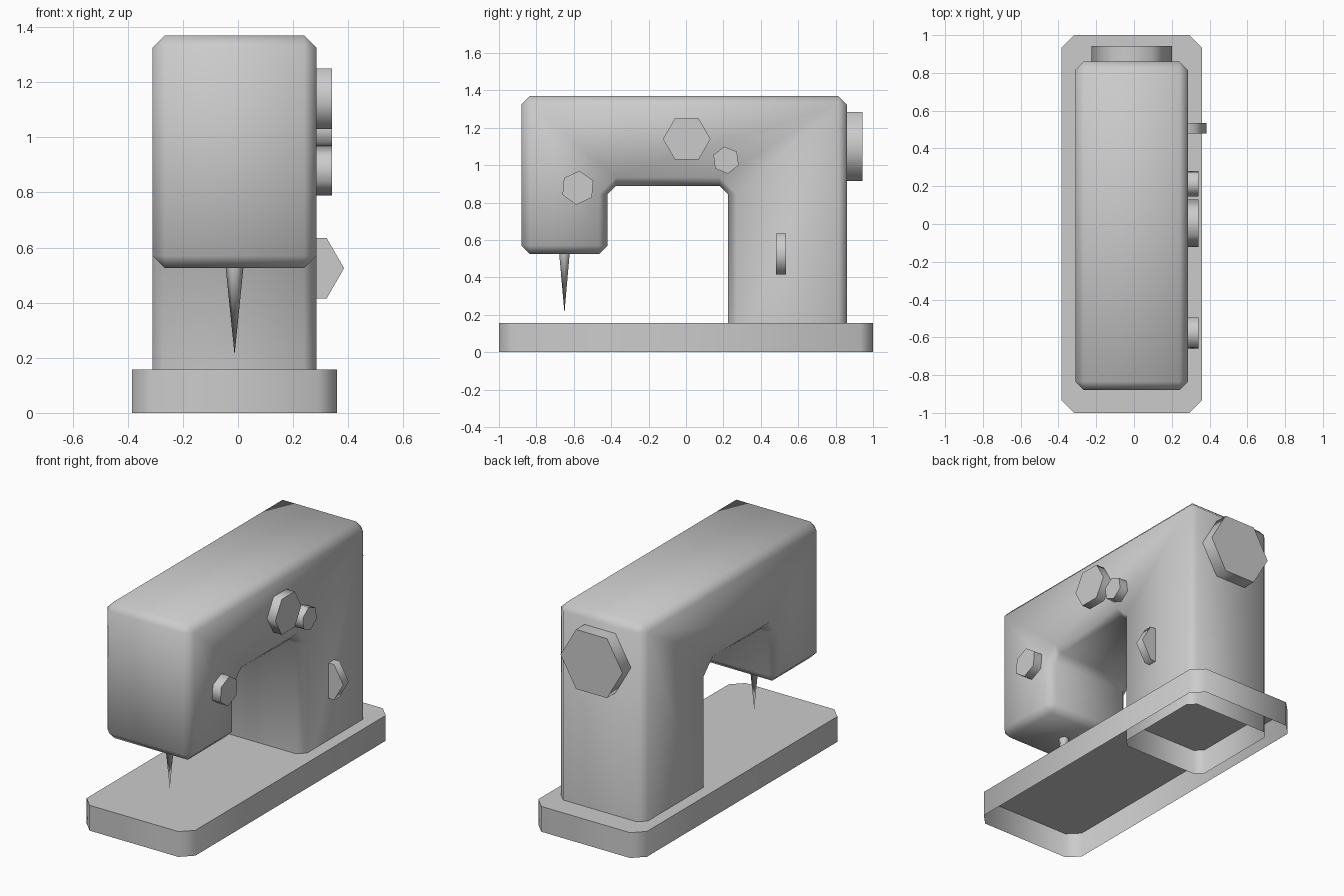
import bpy, bmesh, math
from mathutils import Matrix, Vector

if "Cube" in bpy.data.objects:
    bpy.data.objects.remove(bpy.data.objects["Cube"])

CX = -0.0125   # centre plane of the machine
HALF = 0.2975  # half width of the body
BEV = 0.045    # chamfer size of the body


def finish(name, bm, angle=65):
    bmesh.ops.remove_doubles(bm, verts=bm.verts, dist=1e-5)
    bmesh.ops.recalc_face_normals(bm, faces=bm.faces)
    mesh = bpy.data.meshes.new(name)
    bm.to_mesh(mesh)
    bm.free()
    for p in mesh.polygons:
        p.use_smooth = True
    mesh.set_sharp_from_angle(angle=math.radians(angle))
    ob = bpy.data.objects.new(name, mesh)
    bpy.context.collection.objects.link(ob)
    return ob


def hex_knob(name, axis, start, end, a, b, radius, turn=0):
    """Six-sided disc along x (a=y, b=z) or along y (a=x, b=z)."""
    bm = bmesh.new()
    rings = []
    for t in (start, end):
        ring = []
        for i in range(6):
            ang = math.radians(turn + 60 * i)
            u, w = a + radius * math.cos(ang), b + radius * math.sin(ang)
            ring.append(bm.verts.new((t, u, w) if axis == 'x' else (u, t, w)))
        rings.append(ring)
        bm.faces.new(ring)
    for i in range(6):
        j = (i + 1) % 6
        bm.faces.new((rings[0][i], rings[0][j], rings[1][j], rings[1][i]))
    return finish(name, bm)


# Base plate: chamfered rectangle, open underneath
bm = bmesh.new()
hx, hy, c, h = 0.3725, 1.0, 0.068, 0.157
outline = [(hx, -hy + c), (hx, hy - c), (hx - c, hy), (-hx + c, hy),
           (-hx, hy - c), (-hx, -hy + c), (-hx + c, -hy), (hx - c, -hy)]
low = [bm.verts.new((CX + x, y, 0)) for x, y in outline]
top = [bm.verts.new((CX + x, y, h)) for x, y in outline]
bm.faces.new(top)
for i in range(8):
    j = (i + 1) % 8
    bm.faces.new((low[i], low[j], top[j], top[i]))
finish("base", bm)

# Body: arch-shaped side profile (y, z) with chamfered edges, open at the foot
profile = [Vector(p) for p in ((0.86, 0), (0.86, 1.37), (-0.88, 1.37), (-0.88, 0.525),
                               (-0.42, 0.525), (-0.42, 0.89), (0.225, 0.89), (0.225, 0))]
rim, side = [], []
last = len(profile) - 2
for i in range(last + 1):
    p, q = profile[i], profile[i + 1]
    d = (q - p).normalized()
    inward = Vector((-d.y, d.x)) * BEV
    p2 = p if i == 0 else p + d * BEV
    q2 = q if i == last else q - d * BEV
    rim += [p2, q2]
    side += [p2 + inward, q2 + inward]
bm = bmesh.new()
rings = [[bm.verts.new((CX + x, v.x, v.y)) for v in pts]
         for x, pts in ((-HALF, side), (-HALF + BEV, rim), (HALF - BEV, rim), (HALF, side))]
for r0, r1 in zip(rings, rings[1:]):
    for i in range(len(rim) - 1):
        bm.faces.new((r0[i], r0[i + 1], r1[i + 1], r1[i]))
bm.faces.new(rings[0])
bm.faces.new(rings[-1])
finish("body", bm, 60)

# Dials on the right side
for name, y, z, r, turn in (("large_dial", 0.004, 1.14, 0.127, 0),
                            ("small_dial", 0.214, 1.027, 0.073, 38),
                            ("tension_dial", -0.578, 0.879, 0.091, 25)):
    hex_knob(name, 'x', 0.28, 0.342, y, z, r, turn)

# Hand wheel at the back and reverse lever on the leg
hex_knob("hand_wheel", 'y', 0.855, 0.943, CX, 1.1, 0.2125)
hex_knob("reverse_lever", 'y', 0.48, 0.535, 0.258, 0.525, 0.127)

# Needle
bm = bmesh.new()
bmesh.ops.create_cone(bm, cap_ends=True, segments=6, radius1=0.0, radius2=0.033, depth=0.325,
                      matrix=Matrix.Translation((CX, -0.65, 0.3725)) @ Matrix.Rotation(math.pi / 6, 4, 'Z'))
finish("needle", bm)
